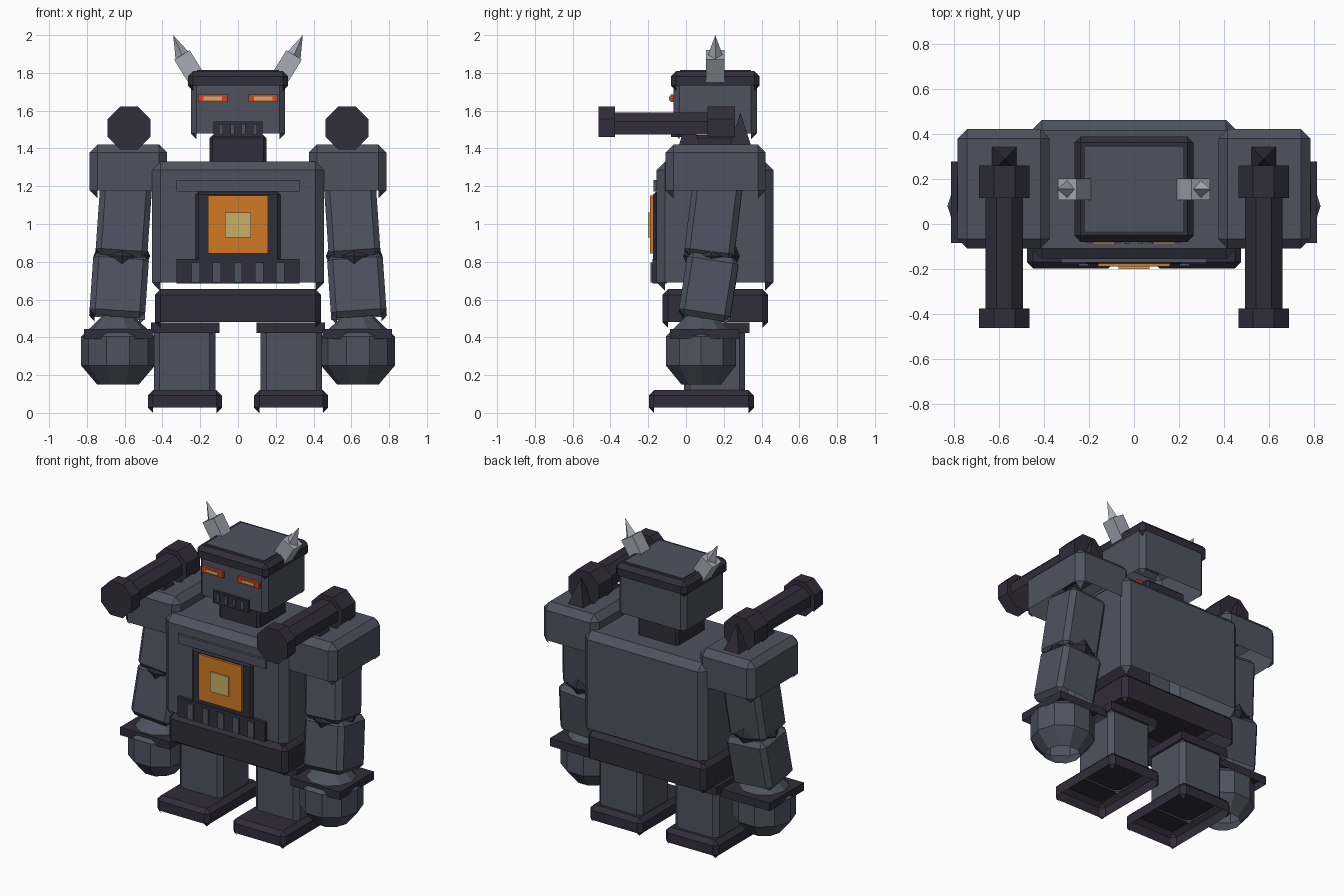
import bpy, bmesh, math
from mathutils import Matrix, Vector

cube = bpy.data.objects.get("Cube")
if cube:
    bpy.data.objects.remove(cube, do_unlink=True)


def material(name, rgb):
    m = bpy.data.materials.new(name)
    m.use_nodes = True
    m.diffuse_color = (*rgb, 1)
    m.node_tree.nodes["Principled BSDF"].inputs["Base Color"].default_value = (*rgb, 1)
    return m


STEEL = material("steel_grey", (0.078, 0.086, 0.118))
DARK = material("dark_iron", (0.030, 0.026, 0.044))
HORN = material("pale_metal", (0.39, 0.40, 0.47))
ORANGE = material("orange", (0.63, 0.195, 0.016))
RED = material("red", (0.68, 0.05, 0.014))
TAN = material("tan_glow", (0.60, 0.43, 0.14))


def finish(name, bm, mat, matrix):
    """Place the mesh, leave its undersides open and make the object."""
    bm.transform(matrix)
    bmesh.ops.recalc_face_normals(bm, faces=bm.faces)
    bm.normal_update()
    under = [f for f in bm.faces if f.normal.z < -0.7]
    bmesh.ops.delete(bm, geom=under, context='FACES')
    mesh = bpy.data.meshes.new(name)
    bm.to_mesh(mesh)
    bm.free()
    mesh.materials.append(mat)
    ob = bpy.data.objects.new(name, mesh)
    bpy.context.collection.objects.link(ob)
    return ob


def block(name, mat, center, size, bevel=0.0, rot=None):
    """Box with chamfered edges."""
    bm = bmesh.new()
    bmesh.ops.create_cube(bm, size=1, matrix=Matrix.Diagonal((*size, 1)))
    if bevel:
        bmesh.ops.bevel(bm, geom=bm.edges[:], offset=bevel, segments=1,
                        affect='EDGES', profile=0.5)
    return finish(name, bm, mat, Matrix.Translation(center) @ (rot or Matrix()))


def span(name, mat, x, y, z, bevel=0.0):
    """Box given by its limits on each axis."""
    lo, hi = Vector((x[0], y[0], z[0])), Vector((x[1], y[1], z[1]))
    return block(name, mat, (lo + hi) / 2, hi - lo, bevel)


def rod(name, mat, start, end, r1, r2, sides, turn=0.0):
    """Prism or cone between two points."""
    a, b = Vector(start), Vector(end)
    bm = bmesh.new()
    bmesh.ops.create_cone(bm, cap_ends=True, segments=sides, radius1=r1,
                          radius2=r2, depth=(b - a).length)
    bmesh.ops.remove_doubles(bm, verts=bm.verts, dist=1e-5)
    aim = (b - a).to_track_quat('Z', 'Y').to_matrix().to_4x4()
    return finish(name, bm, mat, Matrix.Translation((a + b) / 2) @ aim
                  @ Matrix.Rotation(math.radians(turn), 4, 'Z'))


def lathe(name, mat, center, profile, sides):
    """Faceted solid turned from (radius, height) pairs."""
    bm = bmesh.new()
    rings = []
    for r, z in profile:
        rings.append([bm.verts.new((r * math.cos(i * math.tau / sides),
                                    r * math.sin(i * math.tau / sides), z))
                      for i in range(sides)])
    for low, high in zip(rings, rings[1:]):
        for i in range(sides):
            j = (i + 1) % sides
            bm.faces.new((low[i], low[j], high[j], high[i]))
    bm.faces.new(rings[0][::-1])
    bm.faces.new(rings[-1])
    return finish(name, bm, mat, Matrix.Translation(center))


# Torso and waist
span("torso", STEEL, (-0.455, 0.455), (-0.155, 0.462), (0.645, 1.33), 0.045)
span("waist", DARK, (-0.44, 0.44), (-0.125, 0.435), (0.45, 0.655), 0.03)

# Chest panel
span("chest_frame", DARK, (-0.225, 0.225), (-0.175, -0.1), (0.80, 1.17), 0.015)
span("chest_plate", ORANGE, (-0.16, 0.16), (-0.19, -0.15), (0.845, 1.15))
span("chest_core", TAN, (-0.068, 0.068), (-0.2, -0.16), (0.928, 1.06))
span("chest_bar", STEEL, (-0.325, 0.325), (-0.172, -0.1), (1.172, 1.232))
span("belly_grille", DARK, (-0.325, 0.325), (-0.178, -0.1), (0.685, 0.815))
for i in range(5):
    x = (i - 2) * 0.112
    span(f"belly_bar_{i + 1}", STEEL, (x - 0.022, x + 0.022), (-0.187, -0.15), (0.69, 0.795))

# Neck and head
span("neck", DARK, (-0.15, 0.15), (0.005, 0.305), (1.3, 1.47), 0.015)
span("head", STEEL, (-0.25, 0.25), (-0.065, 0.375), (1.45, 1.78), 0.03)
span("head_cap", DARK, (-0.265, 0.265), (-0.08, 0.39), (1.705, 1.81), 0.028)
span("cap_panel", STEEL, (-0.217, 0.217), (-0.033, 0.343), (1.78, 1.816))
span("mouth_guard", DARK, (-0.13, 0.13), (-0.08, 0), (1.46, 1.542))
for i in range(4):
    x = (i - 1.5) * 0.06
    span(f"tooth_{i + 1}", STEEL, (x - 0.011, x + 0.011), (-0.088, -0.05), (1.475, 1.53))

for s, side in ((1, "left"), (-1, "right")):
    def pair(a, b):
        return tuple(sorted((s * a, s * b)))

    # Eyes and horns
    span(side + "_eye", RED, pair(0.055, 0.213), (-0.083, -0.03), (1.645, 1.685))
    span(side + "_eye_glow", TAN, pair(0.085, 0.182), (-0.09, -0.05), (1.655, 1.675))
    rod(side + "_horn_base", HORN, (s * 0.215, 0.155, 1.762), (s * 0.297, 0.155, 1.895),
        0.068, 0.068, 4, 45)
    rod(side + "_horn_tip", HORN, (s * 0.292, 0.155, 1.885), (s * 0.343, 0.155, 2.0),
        0.042, 0, 4)

    # Leg
    span(side + "_foot", DARK, pair(0.085, 0.477), (-0.197, 0.36), (0, 0.12), 0.028)
    span(side + "_leg", STEEL, pair(0.12, 0.445), (-0.01, 0.312), (0.08, 0.46), 0.03)
    span(side + "_hip", DARK, pair(0.097, 0.46), (-0.03, 0.335), (0.422, 0.478))

    # Arm
    span(side + "_shoulder", STEEL, pair(0.375, 0.785), (-0.108, 0.422), (1.135, 1.42), 0.042)
    tilt = Matrix.Rotation(math.radians(-s * 4), 4, 'Y')
    block(side + "_upper_arm", STEEL, (s * 0.605, 0.145, 1.02), (0.275, 0.265, 0.41), 0.03,
          tilt @ Matrix.Rotation(math.radians(-7), 4, 'X'))
    block(side + "_forearm", STEEL, (s * 0.63, 0.12, 0.66), (0.295, 0.275, 0.34), 0.03,
          tilt @ Matrix.Rotation(math.radians(-9), 4, 'X'))
    lathe(side + "_elbow", DARK, (s * 0.615, 0.135, 0.83),
          [(0.06, -0.12), (0.12, -0.075), (0.15, 0), (0.12, 0.075), (0.06, 0.12)], 8)

    # Hand
    span(side + "_cuff", DARK, pair(0.448, 0.815), (-0.085, 0.278), (0.392, 0.445))
    lathe(side + "_fist", STEEL, (s * 0.635, 0.08, 0.33),
          [(0.11, -0.18), (0.195, -0.08), (0.195, 0.075), (0.08, 0.185)], 10)

    # Shoulder cannon with its mounting spikes
    cx, cz, k = s * 0.577, 1.508, 1 / math.cos(math.pi / 8)
    for part, y0, y1, r in (("muzzle", -0.463, -0.375, 0.113),
                            ("barrel", -0.4, 0.13, 0.083),
                            ("breech", 0.115, 0.26, 0.113)):
        rod(f"{side}_cannon_{part}", DARK, (cx, y0, cz), (cx, y1, cz), r * k, r * k, 8, 22.5)
    for n, y in (("front", 0.018), ("rear", 0.288)):
        rod(f"{side}_{n}_spike", DARK, (cx, y, 1.4), (cx, y, 1.59), 0.087, 0, 4, 45)
